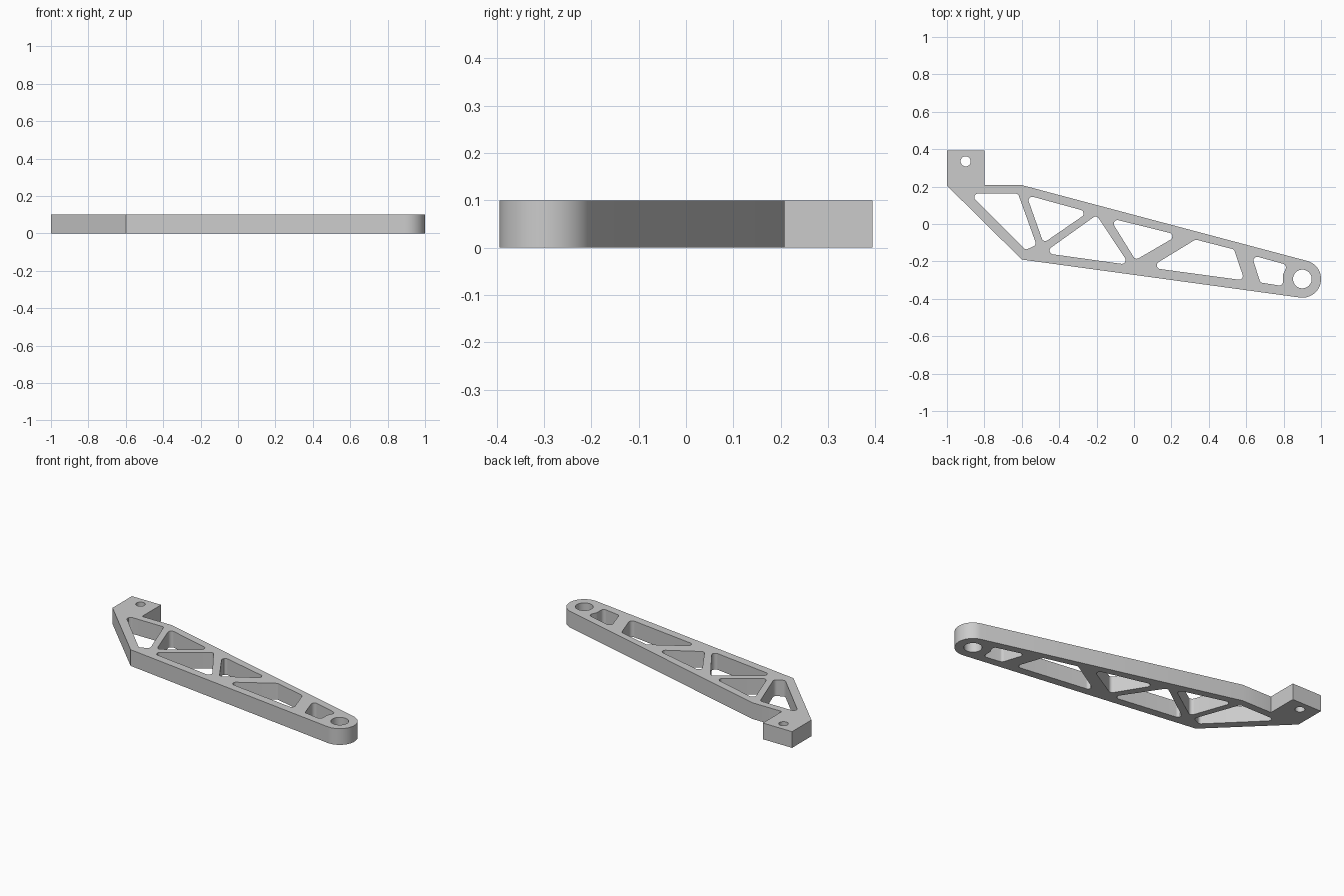
import bpy
import bmesh
from math import sin, cos, tan, radians, pi
from mathutils import Vector

if "Cube" in bpy.data.objects:
    bpy.data.objects.remove(bpy.data.objects["Cube"], do_unlink=True)

THICK = 0.1
EYE = (0.9, -0.294)


def arc(center, r, start, end, n):
    """Points on an arc, angles in degrees."""
    angles = [radians(start + (end - start) * i / n) for i in range(n + 1)]
    return [Vector((center[0] + r * cos(a), center[1] + r * sin(a))) for a in angles]


def rounded(corners, r=0.02, n=8):
    """Polygon with each corner replaced by a tangent arc."""
    pts = [Vector(c) for c in corners]
    out = []
    for i, p in enumerate(pts):
        u = (pts[i - 1] - p).normalized()
        v = (pts[(i + 1) % len(pts)] - p).normalized()
        half = u.angle(v) / 2
        center = p + (u + v).normalized() * (r / sin(half))
        a = p + u * (r / tan(half)) - center
        b = p + v * (r / tan(half)) - center
        out += [center + a.lerp(b, k / n).normalized() * r for k in range(n + 1)]
    return out


# Outer profile: mounting tab, sloping beam, round end
outline = [Vector(p) for p in ((-0.6, -0.19), (-1, 0.205), (-1, 0.394),
                               (-0.8, 0.394), (-0.8, 0.208), (-0.6, 0.208))]
outline += arc(EYE, 0.1, 76, -97, 40)

# Truss windows between the webs
windows = [
    [(-0.882, 0.163), (-0.62, 0.163), (-0.521, -0.112), (-0.58, -0.139)],
    [(-0.575, 0.155), (-0.243, 0.064), (-0.484, -0.102)],
    [(-0.2, 0.048), (-0.484, -0.155), (-0.024, -0.219)],
    [(-0.131, 0.032), (0.238, -0.059), (0.008, -0.193)],
    [(0.329, -0.083), (0.535, -0.136), (0.591, -0.302), (0.083, -0.233)],
    [(0.628, -0.166), (0.82, -0.219), (0.797, -0.27), (0.797, -0.332), (0.676, -0.313)],
]
loops = [outline] + [rounded(w) for w in windows]

# Pivot hole and bolt hole
loops.append(arc(EYE, 0.05, 0, 360, 40)[:-1])
loops.append(arc((-0.9, 0.335), 0.027, 0, 360, 32)[:-1])

# Filled flat curve, extruded to the plate thickness
curve = bpy.data.curves.new("truss_arm", 'CURVE')
curve.dimensions = '2D'
curve.fill_mode = 'BOTH'
curve.extrude = THICK / 2
for loop in loops:
    spline = curve.splines.new('POLY')
    spline.points.add(len(loop) - 1)
    for point, p in zip(spline.points, loop):
        point.co = (p.x, p.y, 0, 1)
    spline.use_cyclic_u = True
arm = bpy.data.objects.new("truss_arm", curve)
bpy.context.collection.objects.link(arm)
bpy.ops.object.select_all(action='DESELECT')
bpy.context.view_layer.objects.active = arm
arm.select_set(True)
bpy.ops.object.convert(target='MESH')
arm = bpy.context.view_layer.objects.active

# Weld the walls to the caps and rest the plate on the floor
bm = bmesh.new()
bm.from_mesh(arm.data)
bmesh.ops.remove_doubles(bm, verts=bm.verts, dist=0.0002)
bmesh.ops.recalc_face_normals(bm, faces=bm.faces)
bmesh.ops.translate(bm, verts=bm.verts, vec=(0, 0, THICK / 2))
bm.to_mesh(arm.data)
bm.free()

# Plain grey material
grey = bpy.data.materials.new("plain_grey")
grey.use_nodes = True
color = (0.6, 0.6, 0.6, 1)
grey.diffuse_color = color
grey.node_tree.nodes["Principled BSDF"].inputs["Base Color"].default_value = color
arm.data.materials.clear()
arm.data.materials.append(grey)
bpy.ops.object.shade_smooth_by_angle(angle=pi / 6)
